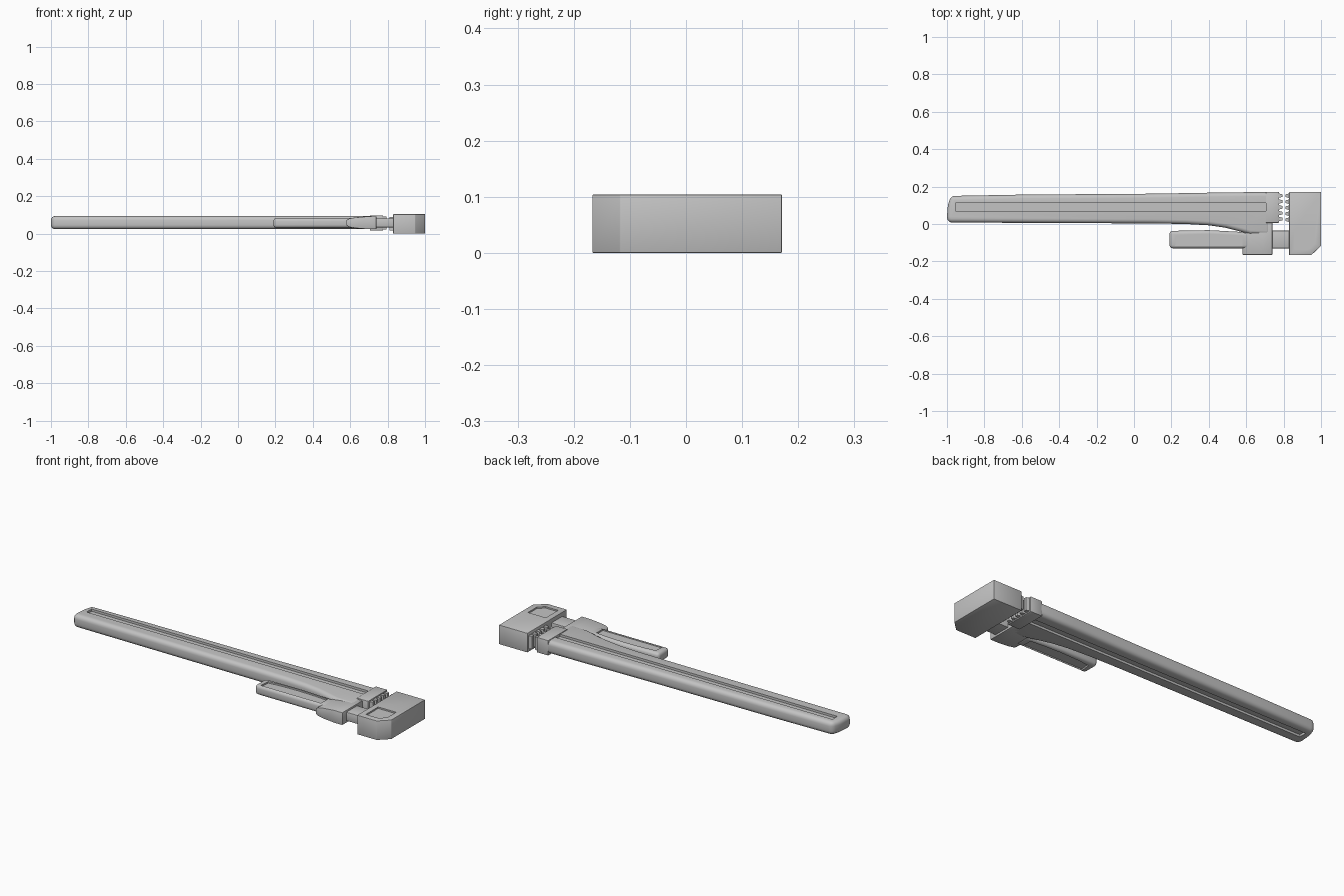
import bpy, bmesh
from mathutils import Vector

cube = bpy.data.objects.get("Cube")
if cube:
    bpy.data.objects.remove(cube)

steel = bpy.data.materials.new("grey_steel")
steel.use_nodes = True
GREY = (0.55, 0.55, 0.55, 1)
steel.diffuse_color = GREY
steel.node_tree.nodes["Principled BSDF"].inputs["Base Color"].default_value = GREY


def prism(name, outline, low, high, axis="z"):
    """Extrude an outline along z (points are x, y) or along y (points are x, z)."""
    bm = bmesh.new()
    place = (lambda a, b: (a, b, low)) if axis == "z" else (lambda a, b: (a, low, b))
    face = bm.faces.new([bm.verts.new(place(a, b)) for a, b in outline])
    grown = bmesh.ops.extrude_face_region(bm, geom=[face])["geom"]
    step = Vector((0, 0, high - low) if axis == "z" else (0, high - low, 0))
    bmesh.ops.translate(bm, vec=step, verts=[g for g in grown if isinstance(g, bmesh.types.BMVert)])
    bmesh.ops.recalc_face_normals(bm, faces=bm.faces)
    mesh = bpy.data.meshes.new(name)
    bm.to_mesh(mesh)
    bm.free()
    obj = bpy.data.objects.new(name, mesh)
    bpy.context.collection.objects.link(obj)
    mesh.materials.append(steel)
    return obj


def rect(x0, x1, y0, y1):
    return [(x0, y0), (x1, y0), (x1, y1), (x0, y1)]


def activate(obj):
    bpy.ops.object.select_all(action="DESELECT")
    obj.select_set(True)
    bpy.context.view_layer.objects.active = obj


def bevel(obj, width, segments=4):
    mod = obj.modifiers.new("rounding", "BEVEL")
    mod.width, mod.segments = width, segments
    mod.limit_method, mod.angle_limit = "ANGLE", 0.6
    activate(obj)
    bpy.ops.object.modifier_apply(modifier=mod.name)


def cut(obj, outline, low, high, round_width=0):
    cutter = prism("recess_cutter", outline, low, high)
    if round_width:
        bevel(cutter, round_width, 3)
    mod = obj.modifiers.new("recess", "BOOLEAN")
    mod.operation, mod.solver, mod.object = "DIFFERENCE", "EXACT", cutter
    activate(obj)
    bpy.ops.object.modifier_apply(modifier=mod.name)
    bpy.data.objects.remove(cutter)


def smooth(obj):
    activate(obj)
    bpy.ops.object.shade_smooth_by_angle(angle=0.6)


def teeth(name, root, tip, y0, y1, z0, z1, count=5):
    """Row of blunt gripping ridges reaching from root to tip."""
    pitch = (y1 - y0) / count
    edge = []
    for i in range(count):
        y = y0 + i * pitch
        edge += [(root, y + 0.1 * pitch), (tip, y + 0.25 * pitch),
                 (tip, y + 0.7 * pitch), (root, y + 0.85 * pitch)]
    back = root + (root - tip) * 0.5
    return prism(name, [(back, y0)] + edge + [(back, y1)], z0, z1)


# Long handle flaring down toward the collar
handle = prism("handle", [
    (-0.995, 0.008), (-1.0, 0.04), (-0.995, 0.1), (-0.98, 0.15), (-0.6, 0.157),
    (0.1, 0.162), (0.5, 0.169), (0.73, 0.171), (0.73, -0.06), (0.62, -0.055),
    (0.56, -0.038), (0.49, -0.02), (0.4, -0.007), (0.28, 0.0), (0.1, 0.003)],
    0.024, 0.094)
bevel(handle, 0.022)
for low, high in ((0.082, 0.12), (0.0, 0.036)):
    cut(handle, rect(-0.955, 0.74, 0.07, 0.112), low, high)
smooth(handle)

# Collar with a nose tapering toward the grip
half = [(0.58, 0.014), (0.595, 0.023), (0.63, 0.029), (0.69, 0.034), (0.74, 0.034)]
mid = 0.058
collar = prism("collar", [(x, mid + h) for x, h in half] + [(x, mid - h) for x, h in reversed(half)],
               -0.165, 0.01, "y")
bevel(collar, 0.003, 2)
smooth(collar)

# Fixed jaw and its teeth
heel_jaw = prism("fixed_jaw", rect(0.705, 0.775, 0.006, 0.171), 0.016, 0.098)
bevel(heel_jaw, 0.003, 2)
smooth(heel_jaw)
teeth("fixed_jaw_teeth", 0.774, 0.793, 0.012, 0.168, 0.022, 0.092)

# Sliding shank with a rounded, hollowed tail
shank = prism("sliding_shank", rect(0.64, 0.85, -0.13, -0.036), 0.034, 0.082)
bevel(shank, 0.004, 2)
smooth(shank)
tail = prism("shank_tail", [(0.19, -0.13), (0.62, -0.13), (0.62, -0.045), (0.4, -0.033), (0.19, -0.037)],
             0.03, 0.084)
bevel(tail, 0.017)
hollow = [(0.22, -0.118), (0.58, -0.118), (0.58, -0.064), (0.5, -0.056),
          (0.4, -0.053), (0.3, -0.056), (0.225, -0.063)]
for low, high in ((0.076, 0.1), (0.014, 0.038)):
    cut(tail, hollow, low, high)
smooth(tail)

# Heavy moving jaw with clipped corner and shallow panel
hook_jaw = prism("moving_jaw", [(0.83, -0.167), (0.947, -0.167), (1.0, -0.117), (1.0, 0.171), (0.83, 0.171)],
                 0.0, 0.104)
bevel(hook_jaw, 0.002, 2)
cut(hook_jaw, [(0.86, -0.135), (0.935, -0.135), (0.967, -0.105), (0.967, -0.03), (0.86, -0.03)],
    0.096, 0.13)
smooth(hook_jaw)
teeth("moving_jaw_teeth", 0.831, 0.81, 0.008, 0.168, 0.018, 0.088)
